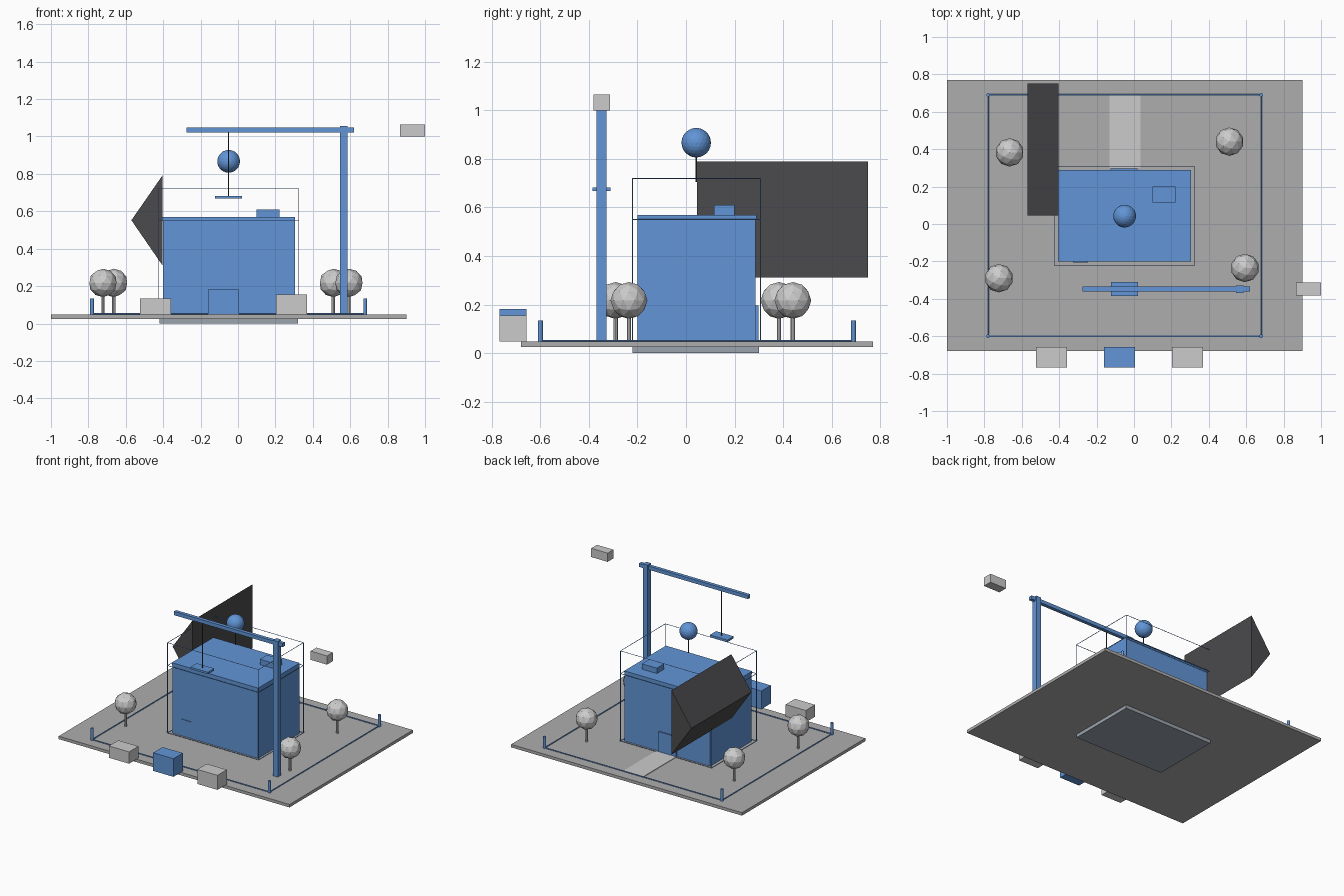
import bpy, bmesh
from mathutils import Vector

if "Cube" in bpy.data.objects:
    bpy.data.objects.remove(bpy.data.objects["Cube"])


def material(name, rgb):
    m = bpy.data.materials.new(name)
    m.diffuse_color = (*rgb, 1)
    m.use_nodes = True
    m.node_tree.nodes["Principled BSDF"].inputs["Base Color"].default_value = m.diffuse_color
    return m


BLUE = material("blue", (0.12, 0.30, 0.68))
DARK = material("charcoal", (0.07, 0.07, 0.075))
LAWN = material("ground_grey", (0.42, 0.42, 0.42))
STEEL = material("foundation_grey", (0.33, 0.37, 0.42))


def finish(name, bm, mat):
    bmesh.ops.recalc_face_normals(bm, faces=bm.faces)
    me = bpy.data.meshes.new(name)
    bm.to_mesh(me)
    bm.free()
    ob = bpy.data.objects.new(name, me)
    bpy.context.collection.objects.link(ob)
    if mat:
        me.materials.append(mat)
    return ob


def box(name, x, y, z, mat=None):
    """Box from (min, max) ranges on each axis."""
    bm = bmesh.new()
    bmesh.ops.create_cube(bm, size=1)
    for v in bm.verts:
        v.co = [r[0] if c < 0 else r[1] for c, r in zip(v.co, (x, y, z))]
    return finish(name, bm, mat)


def rod(name, a, b, r, mat=None, sides=8):
    """Cylinder between two points."""
    a, b = Vector(a), Vector(b)
    bm = bmesh.new()
    bmesh.ops.create_cone(bm, cap_ends=True, segments=sides, radius1=r,
                          radius2=r, depth=(b - a).length)
    ob = finish(name, bm, mat)
    ob.location = (a + b) / 2
    ob.rotation_euler = (b - a).to_track_quat('Z', 'Y').to_euler()
    return ob


def ball(name, center, r, subdiv, mat=None):
    bm = bmesh.new()
    bmesh.ops.create_icosphere(bm, subdivisions=subdiv, radius=r)
    ob = finish(name, bm, mat)
    ob.location = center
    return ob


def corners(x, y):
    return [(x[0], y[0]), (x[1], y[0]), (x[1], y[1]), (x[0], y[1])]


TOP = 0.047  # ground surface

# Ground and foundation
box("ground_slab", (-1, 0.9), (-0.68, 0.77), (0.025, TOP), LAWN)
box("foundation", (-0.42, 0.32), (-0.22, 0.30), (0, 0.025), STEEL)
box("path", (-0.13, 0.035), (0.30, 0.69), (TOP, 0.051))

# House: walls, two flat roof panels, roof box, door and slot
box("house_walls", (-0.40, 0.305), (-0.20, 0.287), (TOP, 0.55), BLUE)
box("roof_panel_front", (-0.405, 0.305), (-0.20, 0.045), (0.55, 0.57), BLUE)
box("roof_panel_back", (-0.405, 0.305), (0.045, 0.29), (0.55, 0.57), BLUE)
box("roof_vent", (0.10, 0.223), (0.115, 0.20), (0.57, 0.61), BLUE)
box("back_door", (-0.125, 0.02), (0.28, 0.298), (TOP, 0.197), BLUE)
box("wall_slot", (-0.325, -0.245), (-0.205, -0.195), (0.168, 0.173), BLUE)

# Thin wire frame around the house
frame = corners((-0.426, 0.324), (-0.22, 0.307))
for i, (a, b) in enumerate(zip(frame, frame[1:] + frame[:1])):
    rod(f"frame_post_{i}", (*a, TOP), (*a, 0.72), 0.002, BLUE, 6)
    for z in (0.05, 0.55, 0.72):
        rod(f"frame_rail_{i}_{z}", (*a, z), (*b, z), 0.002, BLUE, 6)

# Triangular prism beside the house
bm = bmesh.new()
tri = bm.faces.new([bm.verts.new((x, 0.045, z)) for x, z in
                    ((-0.57, 0.552), (-0.405, 0.79), (-0.405, 0.312))])
ext = bmesh.ops.extrude_face_region(bm, geom=[tri], use_keep_orig=True)
bmesh.ops.translate(bm, vec=(0, 0.705, 0),
                    verts=[g for g in ext["geom"] if isinstance(g, bmesh.types.BMVert)])
finish("gable_prism", bm, DARK)

# Boundary: corner posts joined by ground rails
fence = corners((-0.78, 0.68), (-0.60, 0.69))
for i, (a, b) in enumerate(zip(fence, fence[1:] + fence[:1])):
    rod(f"boundary_post_{i}", (*a, TOP), (*a, 0.135), 0.01, BLUE, 12)
    rod(f"boundary_rail_{i}", (*a, 0.051), (*b, 0.051), 0.004, BLUE)

# Trees
for i, (x, y) in enumerate([(-0.665, 0.383), (0.51, 0.44), (0.593, -0.235), (-0.722, -0.29)]):
    rod(f"tree_trunk_{i}", (x, y, TOP), (x, y, 0.16), 0.009)
    ball(f"tree_crown_{i}", (x, y, 0.217), 0.076, 2)

# Three blocks along the front edge
for name, x, h, mat in (("left", -0.525, 0.135, None), ("middle", -0.16, 0.182, BLUE),
                        ("right", 0.203, 0.155, None)):
    box(f"front_block_{name}", (x, x + 0.166), (-0.768, -0.658), (TOP, h), mat)

# Crane: mast, jib, cable, hanging plate and counterweight
Y = -0.348
box("crane_mast", (0.545, 0.585), (Y - 0.02, Y + 0.02), (TOP, 1.055), BLUE)
box("crane_jib", (-0.275, 0.62), (Y - 0.013, Y + 0.013), (1.02, 1.047), BLUE)
rod("crane_cable", (-0.05, Y, 0.68), (-0.05, Y, 1.025), 0.003, DARK)
box("hanging_plate", (-0.123, 0.022), (Y - 0.037, Y + 0.037), (0.668, 0.683), BLUE)
box("counterweight", (0.865, 1.0), (Y - 0.034, Y + 0.034), (1.0, 1.065))

# Balloon with its string
ball("balloon", (-0.05, 0.042, 0.867), 0.061, 3, BLUE)
rod("balloon_string", (-0.05, 0.042, 0.705), (-0.05, 0.042, 0.82), 0.003, DARK)
